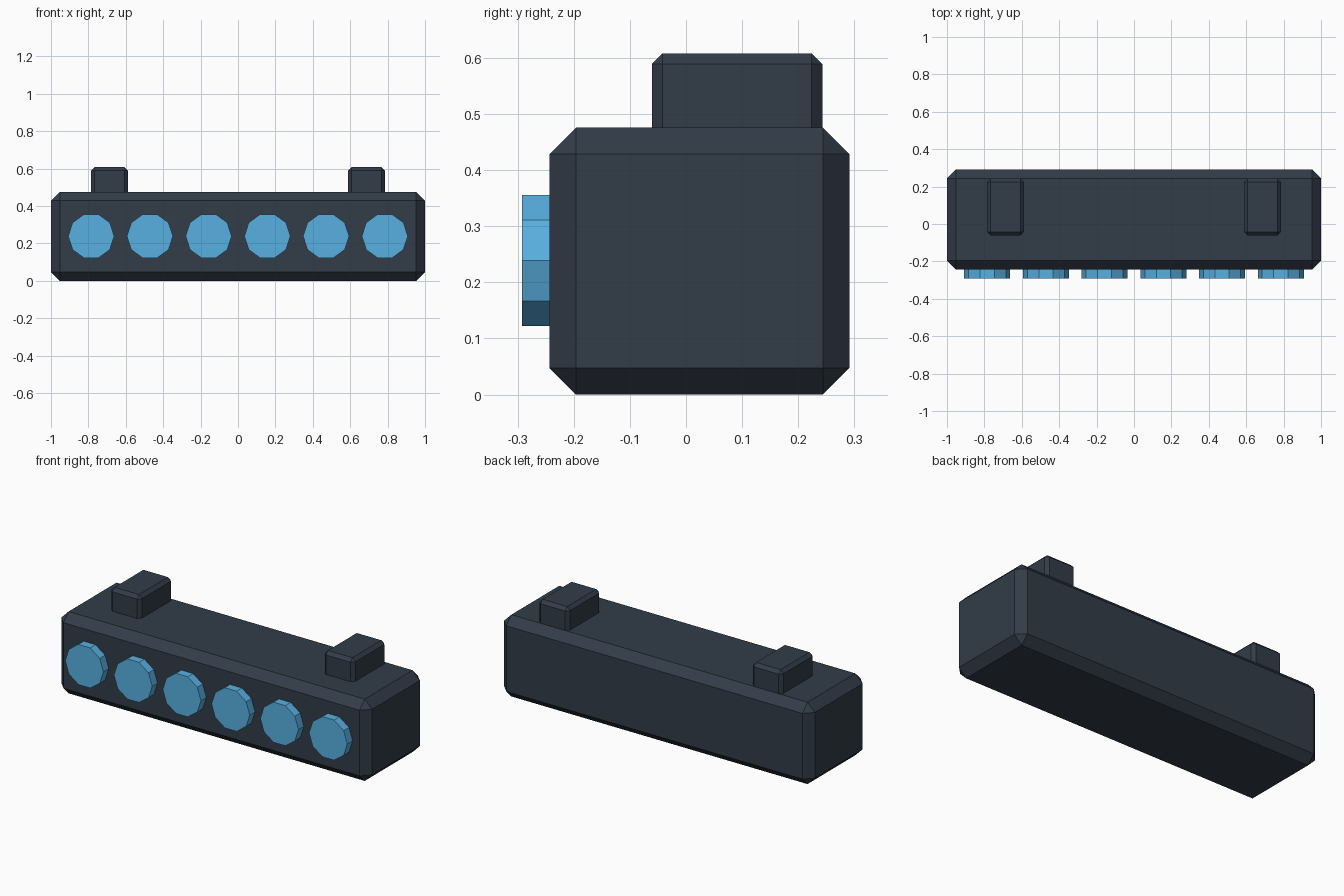
import bpy
import bmesh
from math import pi
from mathutils import Matrix, Vector

cube = bpy.data.objects.get("Cube")
if cube:
    bpy.data.objects.remove(cube, do_unlink=True)


def make_material(name, color):
    mat = bpy.data.materials.new(name)
    mat.use_nodes = True
    mat.diffuse_color = color
    mat.node_tree.nodes["Principled BSDF"].inputs["Base Color"].default_value = color
    return mat


def add_object(name, bm, mat):
    bmesh.ops.recalc_face_normals(bm, faces=bm.faces)
    mesh = bpy.data.meshes.new(name)
    bm.to_mesh(mesh)
    bm.free()
    mesh.materials.append(mat)
    obj = bpy.data.objects.new(name, mesh)
    bpy.context.collection.objects.link(obj)
    return obj


def chamfered_box(name, low, high, chamfer, mat):
    low, high = Vector(low), Vector(high)
    bm = bmesh.new()
    bmesh.ops.create_cube(bm, size=1)
    bmesh.ops.scale(bm, vec=high - low, verts=bm.verts)
    bmesh.ops.translate(bm, vec=(low + high) / 2, verts=bm.verts)
    bmesh.ops.bevel(bm, geom=bm.edges[:], offset=chamfer, segments=1,
                    affect='EDGES', profile=0.5)
    return add_object(name, bm, mat)


def lens(name, x, mat):
    # Ten-sided disc facing forward, with corners at its left and right
    bm = bmesh.new()
    bmesh.ops.create_cone(bm, cap_ends=True, segments=10,
                          radius1=0.123, radius2=0.123, depth=0.06)
    bmesh.ops.rotate(bm, cent=(0, 0, 0), verts=bm.verts,
                     matrix=Matrix.Rotation(pi / 2, 3, 'X') @ Matrix.Rotation(pi / 2, 3, 'Z'))
    # Turn so that a corner lies exactly on the horizontal axis
    if max(v.co.x for v in bm.verts) < 0.122:
        bmesh.ops.rotate(bm, cent=(0, 0, 0), verts=bm.verts,
                         matrix=Matrix.Rotation(pi / 10, 3, 'Y'))
    bmesh.ops.translate(bm, vec=(x, -0.262, 0.239), verts=bm.verts)
    return add_object(name, bm, mat)


dark = make_material("dark slate", (0.032, 0.045, 0.065, 1))
blue = make_material("lens blue", (0.098, 0.434, 0.76, 1))

# Long housing
chamfered_box("housing", (-1, -0.243, 0), (1, 0.291, 0.476), 0.047, dark)

# Mounting feet on the top
for side, label in ((-1, "right"), (1, "left")):
    x = side * 0.687
    chamfered_box(label + "_mount", (x - 0.098, -0.061, 0.4),
                  (x + 0.098, 0.243, 0.608), 0.019, dark)

# Row of six lenses
for i in range(6):
    lens("lens_%d" % (i + 1), (i - 2.5) * 0.314, blue)
